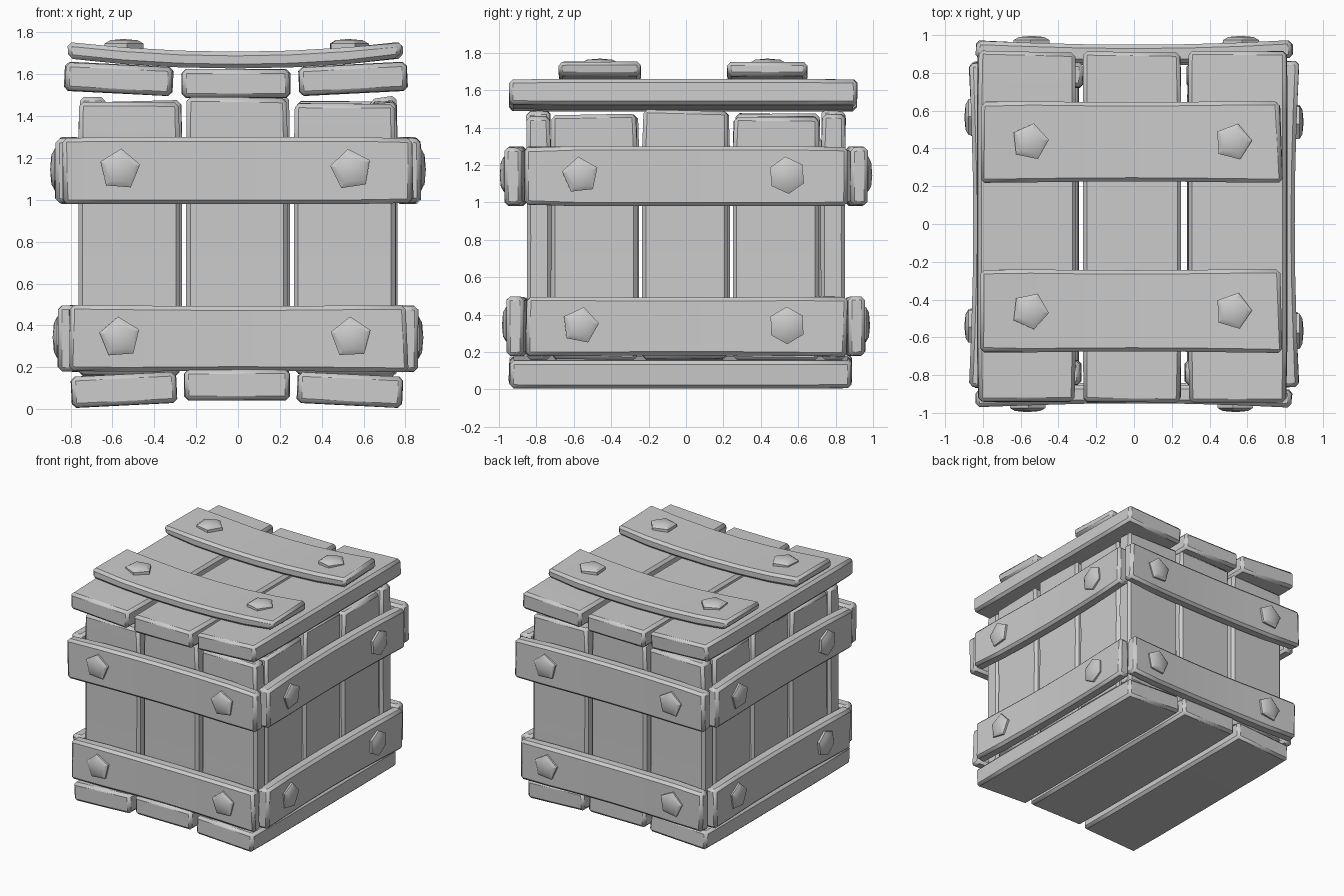
import bpy, bmesh, math, random
from mathutils import Matrix, Vector

if "Cube" in bpy.data.objects:
    bpy.data.objects.remove(bpy.data.objects["Cube"])

random.seed(4)


def finish(name, bm, bevel=0.0):
    bmesh.ops.recalc_face_normals(bm, faces=bm.faces)
    me = bpy.data.meshes.new(name)
    bm.to_mesh(me)
    bm.free()
    ob = bpy.data.objects.new(name, me)
    bpy.context.collection.objects.link(ob)
    if bevel:
        m = ob.modifiers.new("worn_edges", 'BEVEL')
        m.width, m.segments, m.limit_method = bevel, 1, 'ANGLE'
        m.angle_limit = math.radians(50)
    bpy.ops.object.select_all(action='DESELECT')
    bpy.context.view_layer.objects.active = ob
    ob.select_set(True)
    bpy.ops.object.shade_smooth_by_angle(angle=math.radians(35))
    return ob


def frame(along, out, loc):
    """Local x = along the board, local z = outward face."""
    a, o = Vector(along), Vector(out)
    m = Matrix((a, o.cross(a), o)).transposed().to_4x4()
    m.translation = Vector(loc)
    return m


def board(name, mat, length, width, thick, bow=0.0, pinch=0.0, rough=0.01):
    """Hand-hewn board: bows outward at the ends, narrows mid-length by pinch."""
    bm = bmesh.new()
    n = 6
    rings = []
    for i in range(n + 1):
        t = 2 * i / n - 1
        end = abs(t) == 1
        ring = []
        for sy, sz in ((-1, -1), (1, -1), (1, 1), (-1, 1)):
            j = rough if end else 0.0
            x = t * length / 2 - (t * random.uniform(0, 2 * j) if end else 0)
            y = sy * (width / 2 - pinch * (1 - t * t) - random.uniform(0, j))
            z = sz * (thick / 2 - random.uniform(0, j / 2)) + bow * t * t
            ring.append(bm.verts.new((x, y, z)))
        rings.append(ring)
    for a, b in zip(rings, rings[1:]):
        for k in range(4):
            bm.faces.new((a[k], a[(k + 1) % 4], b[(k + 1) % 4], b[k]))
    bm.faces.new(rings[0])
    bm.faces.new(rings[-1])
    bm.transform(mat)
    return finish(name, bm, 0.02)


def nail(name, mat, sides):
    """Low domed head with 5 or 6 sides."""
    bm = bmesh.new()
    turn = random.uniform(-0.2, 0.2)
    rings = []
    for r, z in ((0.1, -0.03), (0.1, 0.018), (0.07, 0.034)):
        rings.append([bm.verts.new((r * math.cos(turn + math.tau * i / sides),
                                    r * math.sin(turn + math.tau * i / sides), z))
                      for i in range(sides)])
    for a, b in zip(rings, rings[1:]):
        for k in range(sides):
            bm.faces.new((a[k], a[(k + 1) % sides], b[(k + 1) % sides], b[k]))
    tip = bm.verts.new((0, 0, 0.04))
    for k in range(sides):
        bm.faces.new((rings[-1][k], rings[-1][(k + 1) % sides], tip))
    bm.faces.new(rings[0])
    bm.transform(mat)
    finish(name, bm)


Z = Vector((0, 0, 1))

# four walls: upright planks, two battens and nails each
for k, side in enumerate(("front", "right", "back", "left")):
    rot = Matrix.Rotation(k * math.pi / 2, 3, 'Z')
    along, out = rot @ Vector((1, 0, 0)), rot @ Vector((0, -1, 0))
    wide = k % 2 == 0
    plank_d, batten_d = (0.785, 0.888) if wide else (0.69, 0.79)
    plank_w, step = (0.485, 0.515) if wide else (0.46, 0.485)
    for i in (-1, 0, 1):
        top = 1.48 + (0.02 if i == 0 else random.uniform(-0.01, 0.005))
        loc = along * (i * step - 0.005) + out * plank_d + Z * (0.15 + top) / 2
        board(f"{side}_plank", frame(Z, out, loc), top - 0.15, plank_w, 0.13, 0.005)
    for z, half, h, tag, push in ((1.14, 0.845, 0.32, "upper", 0.012), (0.337, 0.815, 0.325, "lower", 0.0)):
        length = 2 * half if wide else 1.74
        d = batten_d + push
        board(f"{side}_{tag}_batten", frame(along, out, along * 0.002 + out * d + Z * z),
              length, h, 0.098, 0.025, 0.008 if tag == "lower" else 0.0)
        for x, sides in ((-0.565, 5), (0.54, 6 if k % 2 else 5)):
            loc = along * x + out * (d + 0.056) + Z * (z + 0.005)
            nail(f"{side}_{tag}_nail", frame(Z, out, loc), sides)

# floor planks, the outer two dipping towards the outside
for i in (-1, 0, 1):
    tilt = 0.05 * i
    out = Vector((math.sin(tilt), 0, math.cos(tilt)))
    loc = (i * 0.54 - 0.005, -0.03, 0.115 if i == 0 else 0.092)
    board("floor_plank", frame((0, 1, 0), out, loc), 1.84, 0.505, 0.15, 0.0, 0.0, 0.006)

# lid planks, the outer two rising towards the outside
for i in (-1, 0, 1):
    tilt = -0.05 * i
    out = Vector((math.sin(tilt), 0, math.cos(tilt)))
    loc = (i * 0.56 - 0.01, -0.015, 1.556 if i == 0 else 1.578)
    board("lid_plank", frame((0, 1, 0), out, loc), 1.87, 0.52, 0.14, 0.0, 0.0, 0.008)

# sagging lid battens with nails
for y, w, tag in ((0.435, 0.44, "back"), (-0.46, 0.45, "front")):
    board(f"lid_{tag}_batten", frame((1, 0, 0), (0, 0, 1), (-0.012, y, 1.668)),
          1.61, w, 0.08, 0.047, 0.01, 0.014)
    for x in (-0.55, 0.525):
        nail(f"lid_{tag}_nail", frame((1, 0, 0), (0, 0, 1), (x, y, 1.729)), 5)
